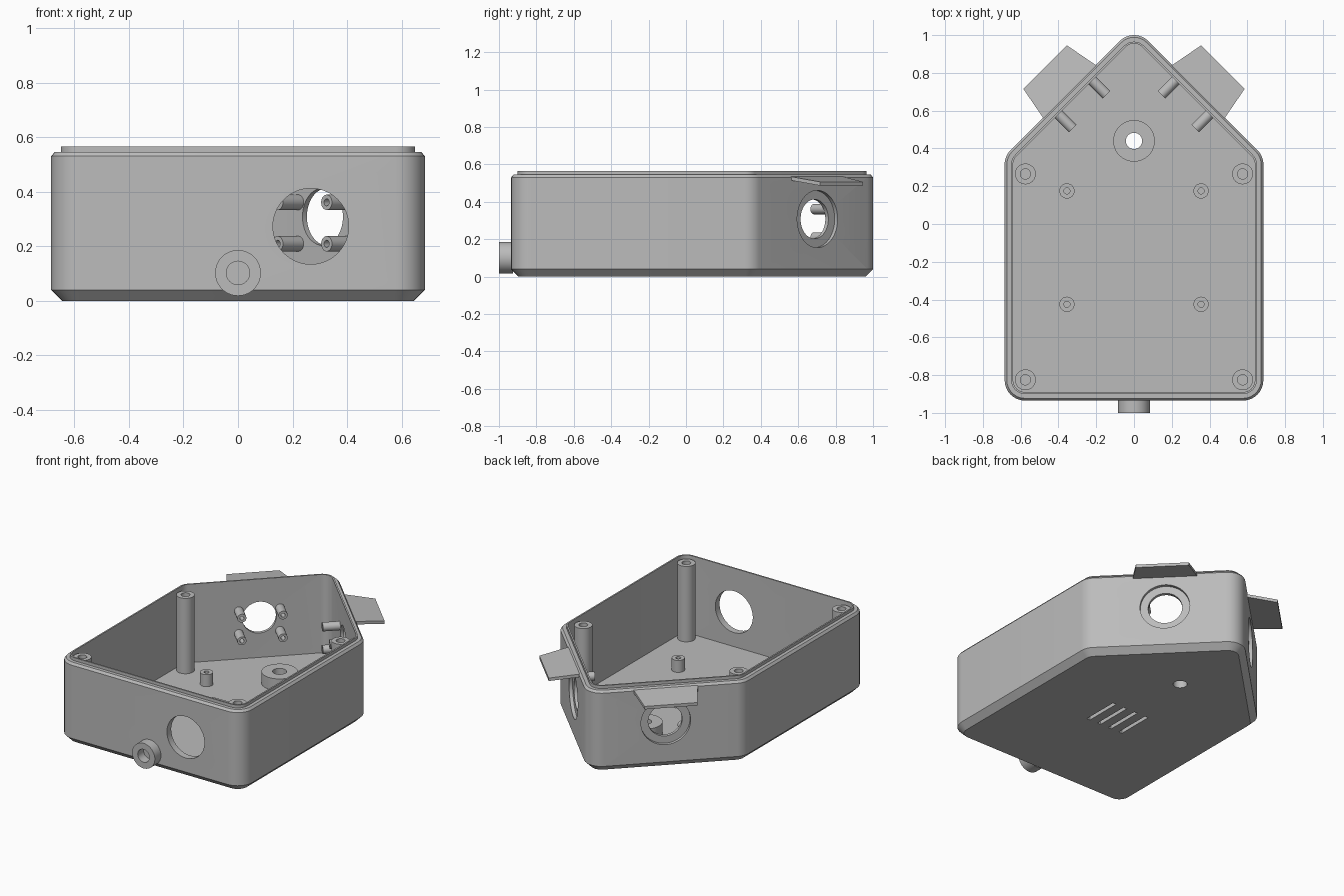
import bpy, bmesh, math
from mathutils import Matrix, Vector

if "Cube" in bpy.data.objects:
    bpy.data.objects.remove(bpy.data.objects["Cube"], do_unlink=True)

GREY = (0.5, 0.5, 0.5, 1)
mat = bpy.data.materials.new("plain grey")
mat.use_nodes = True
mat.diffuse_color = GREY
mat.node_tree.nodes["Principled BSDF"].inputs["Base Color"].default_value = GREY

FLOOR, RIM, WALL, RADIUS = 0.04, 0.545, 0.045, 0.108
HALF, FRONT, APEX = 0.685, -0.935, 1.045


def smooth(ob):
    bpy.ops.object.select_all(action='DESELECT')
    ob.select_set(True)
    bpy.context.view_layer.objects.active = ob
    bpy.ops.object.shade_smooth_by_angle(angle=math.radians(30))


def finish(name, bm, matrix=Matrix()):
    bm.transform(matrix)
    bmesh.ops.recalc_face_normals(bm, faces=bm.faces)
    mesh = bpy.data.meshes.new(name)
    bm.to_mesh(mesh)
    bm.free()
    mesh.materials.append(mat)
    ob = bpy.data.objects.new(name, mesh)
    bpy.context.collection.objects.link(ob)
    smooth(ob)
    return ob


def skin(name, rings, matrix=Matrix(), closed=False):
    """Bridge rings of points; cap both ends, or join the last ring to the first."""
    bm = bmesh.new()
    loops = [[bm.verts.new(p) for p in ring] for ring in rings]
    n = len(loops[0])
    pairs = list(zip(loops, loops[1:]))
    if closed:
        pairs.append((loops[-1], loops[0]))
    else:
        bm.faces.new(loops[0])
        bm.faces.new(loops[-1])
    for a, b in pairs:
        for i in range(n):
            j = (i + 1) % n
            bm.faces.new((a[i], a[j], b[j], b[i]))
    return finish(name, bm, matrix)


def lathe(name, profile, matrix, closed=False, sides=40):
    turn = [2 * math.pi * i / sides for i in range(sides)]
    return skin(name, [[(r * math.cos(a), r * math.sin(a), z) for a in turn]
                       for r, z in profile], matrix, closed)


def post(name, radius, bore, height, depth, matrix):
    """Round post with a blind bore in its end."""
    return lathe(name, [(radius, 0), (radius, height), (bore, height),
                        (bore, height - depth)], matrix)


def box(name, size, centre):
    bm = bmesh.new()
    bmesh.ops.create_cube(bm, size=1)
    return finish(name, bm, Matrix.Translation(centre) @ Matrix.Diagonal((*size, 1)))


def cut(target, cutter):
    mod = target.modifiers.new("cut", 'BOOLEAN')
    mod.object, mod.operation, mod.solver = cutter, 'DIFFERENCE', 'EXACT'
    bpy.context.view_layer.objects.active = target
    bpy.ops.object.modifier_apply(modifier=mod.name)
    bpy.data.objects.remove(cutter, do_unlink=True)


def outline(inset, z, steps=8):
    """House-shaped plan with rounded corners, moved inwards by inset."""
    shoulder = APEX - HALF
    corners = [Vector(p) for p in ((-HALF, FRONT), (HALF, FRONT), (HALF, shoulder),
                                   (0, APEX), (-HALF, shoulder))]
    points = []
    for i, v in enumerate(corners):
        e1 = (v - corners[i - 1]).normalized()
        e2 = (corners[(i + 1) % len(corners)] - v).normalized()
        n1, n2 = Vector((e1.y, -e1.x)), Vector((e2.y, -e2.x))
        centre = v - RADIUS * (n1 + n2) / (1 + n1.dot(n2))
        start, sweep = math.atan2(n1.y, n1.x), math.acos(n1.dot(n2))
        for k in range(steps + 1):
            a = start + sweep * k / steps
            p = centre + (RADIUS - inset) * Vector((math.cos(a), math.sin(a)))
            points.append((p.x, p.y, z))
    return points


def wall_frame(side, along=0, z=0, out=0):
    """Frame on a slanted wall: X along it, Y up, Z outwards."""
    h = math.sqrt(0.5)
    o, t, up = Vector((side * h, h, 0)), Vector((-h, side * h, 0)), Vector((0, 0, 1))
    p = Vector((side * 0.3425, 0.7025, z)) + t * along + o * out
    return Matrix.Translation(p) @ Matrix((t, up, o)).transposed().to_4x4()


def front_frame(x, y, z):
    return Matrix.Translation((x, y, z)) @ Matrix.Rotation(math.pi / 2, 4, 'X')


# Open tray with chamfered edges and a raised lip
shell = skin("case_shell", [outline(d, z) for d, z in (
    (0.04, 0), (0, 0.04), (0, 0.53), (0.012, RIM), (0.035, RIM),
    (0.035, 0.565), (WALL, 0.565), (WALL, FLOOR))])

# Round opening in the front wall, floor hole and floor vents
cut(shell, lathe("front_cutter", [(0.139, -0.1), (0.139, 0.1)], front_frame(0.267, FRONT, 0.273), sides=64))
cut(shell, lathe("floor_cutter", [(0.043, -0.1), (0.043, 0.1)], Matrix.Translation((0, 0.44, 0))))
for i in range(4):
    cut(shell, box("vent_cutter", (0.025, 0.25, 0.2), (-0.1 + 0.085 * i, -0.125, 0)))

# Slanted walls: stepped openings, pegs and sloping visors
for side, label in ((1, "left"), (-1, "right")):
    frame = wall_frame(side, z=0.308)
    cut(shell, lathe("bore_cutter", [(0.105, -0.1), (0.105, 0.1)], frame, sides=64))
    cut(shell, lathe("step_cutter", [(0.153, -0.022), (0.153, 0.1)], frame, sides=64))
    for along in (-0.127, 0.127):
        for z in (0.209, 0.361):
            inward = wall_frame(side, along, z, -WALL + 0.01) @ Matrix.Rotation(math.pi, 4, 'X')
            post(label + "_wall_peg", 0.028, 0.013, 0.117, 0.06, inward)
    visor = [[(s * w, z, out) for s, z in ((-1, low), (1, low), (1, low + 0.02), (-1, low + 0.02))]
             for w, low, out in ((0.198, 0.515, -0.005), (0.163, 0.487, 0.181))]
    skin(label + "_visor", visor, wall_frame(side))
smooth(shell)

# Corner screw posts and small board standoffs
for x in (-1, 1):
    for y in (-0.825, 0.265):
        post("corner_post", 0.055, 0.027, RIM - FLOOR + 0.005, 0.1,
             Matrix.Translation((x * 0.575, y, FLOOR - 0.005)))
    for y in (-0.425, 0.175):
        post("board_standoff", 0.04, 0.016, 0.085, 0.05,
             Matrix.Translation((x * 0.355, y, FLOOR - 0.005)))

# Floor boss around the hole, and vent cover plate
lathe("floor_boss", [(0.043, 0), (0.11, 0), (0.11, 0.08), (0.043, 0.08)],
      Matrix.Translation((0, 0.44, FLOOR - 0.002)), closed=True)
box("vent_cover", (0.415, 0.315, 0.006), (-0.004, -0.123, FLOOR + 0.002))

# Front cable socket
post("cable_socket", 0.084, 0.043, 0.075, 0.062, front_frame(0, FRONT + 0.01, 0.102))
